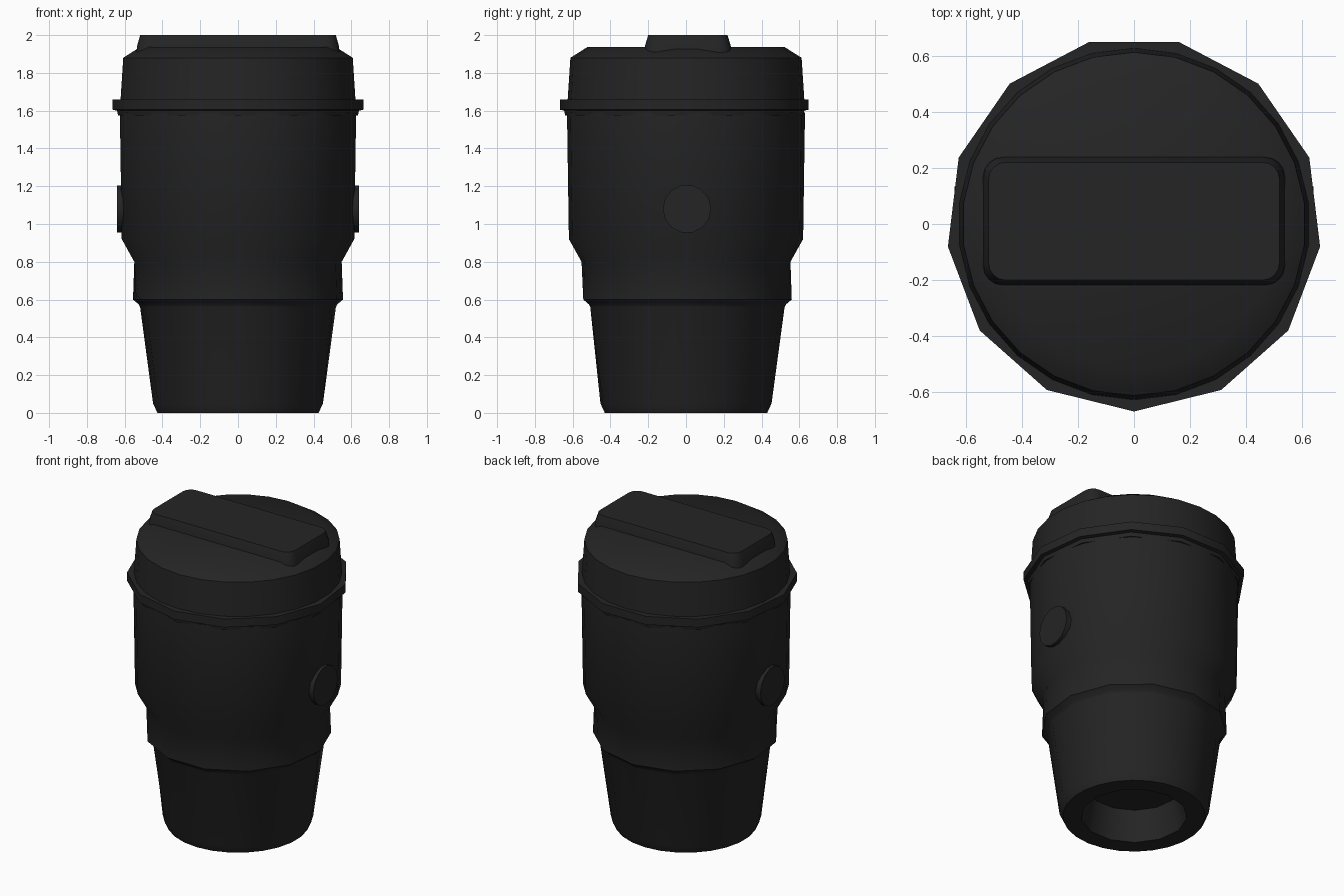
import bpy, bmesh, math
from mathutils import Matrix

if "Cube" in bpy.data.objects:
    bpy.data.objects.remove(bpy.data.objects["Cube"], do_unlink=True)

black = bpy.data.materials.new("matte black")
black.use_nodes = True
colour = (0.018, 0.018, 0.018, 1)
black.diffuse_color = colour
shader = next(n for n in black.node_tree.nodes if n.type == 'BSDF_PRINCIPLED')
shader.inputs["Base Color"].default_value = colour
shader.inputs["Roughness"].default_value = 0.6

SIDES = 13


def finish(name, bm, angle=30):
    bmesh.ops.recalc_face_normals(bm, faces=bm.faces)
    mesh = bpy.data.meshes.new(name)
    bm.to_mesh(mesh)
    bm.free()
    mesh.materials.append(black)
    obj = bpy.data.objects.new(name, mesh)
    bpy.context.collection.objects.link(obj)
    bpy.ops.object.select_all(action='DESELECT')
    obj.select_set(True)
    bpy.context.view_layer.objects.active = obj
    bpy.ops.object.shade_smooth_by_angle(angle=math.radians(angle))
    return obj


def loft(name, rings, angle=30):
    """Skin a stack of point rings and cap both ends."""
    bm = bmesh.new()
    loops = [[bm.verts.new(p) for p in ring] for ring in rings]
    for low, high in zip(loops, loops[1:]):
        for i in range(len(low)):
            j = (i + 1) % len(low)
            bm.faces.new((low[i], low[j], high[j], high[i]))
    bm.faces.new(loops[0])
    bm.faces.new(loops[-1])
    return finish(name, bm, angle)


def ring(radius, z, shape):
    """Round ring, or a 13-sided one with a corner at the back or front."""
    points = []
    for i in range(SIDES * 2):
        a = math.pi * i / SIDES
        flat = (shape == "back" and i % 2 == 1) or (shape == "front" and i % 2 == 0)
        r = radius * math.cos(math.pi / SIDES) if flat else radius
        points.append((r * math.sin(a), r * math.cos(a), z))
    return points


def rounded_rect(hx, hy, corner, z, cy):
    points = []
    for k, (sx, sy) in enumerate(((1, 1), (-1, 1), (-1, -1), (1, -1))):
        for s in range(5):
            a = math.pi / 2 * (k + s / 4)
            points.append((sx * (hx - corner) + corner * math.cos(a),
                           cy + sy * (hy - corner) + corner * math.sin(a), z))
    return points


# Cup: hollow foot, tapered base, stepped band, wide upper wall
cup = [(0.28, 0.20, "back"), (0.32, 0, "back"), (0.43, 0, "round"),
       (0.453, 0.05, "round"), (0.522, 0.56, "back"), (0.53, 0.575, "back"),
       (0.56, 0.60, "back"), (0.553, 0.80, "round"),
       (0.62, 0.92, "round"), (0.63, 1.59, "round")]
loft("cup_body", [ring(*row) for row in cup])

# Faceted lid flange
flange = [(0.64, 1.575, "front"), (0.645, 1.60, "front"),
          (0.668, 1.605, "front"), (0.668, 1.66, "front")]
loft("lid_flange", [ring(*row) for row in flange])

# Lid
lid = [(0.627, 1.65, "round"), (0.612, 1.88, "round"),
       (0.52, 1.938, "round")]
loft("lid", [ring(*row) for row in lid], 40)

# Raised plate on the lid
loft("lid_raised_plate", [rounded_rect(0.54, 0.23, 0.07, 1.88, 0.01),
                          rounded_rect(0.535, 0.228, 0.07, 1.94, 0.01),
                          rounded_rect(0.518, 0.21, 0.06, 2.0, 0.01)])

# Round side badges
for side, sign in (("left", 1), ("right", -1)):
    bm = bmesh.new()
    place = Matrix.Translation((sign * 0.61, 0.005, 1.08)) @ Matrix.Rotation(math.pi / 2, 4, 'Y')
    bmesh.ops.create_cone(bm, cap_ends=True, segments=14, radius1=0.128,
                          radius2=0.128, depth=0.06, matrix=place)
    finish(side + "_side_disc", bm)
